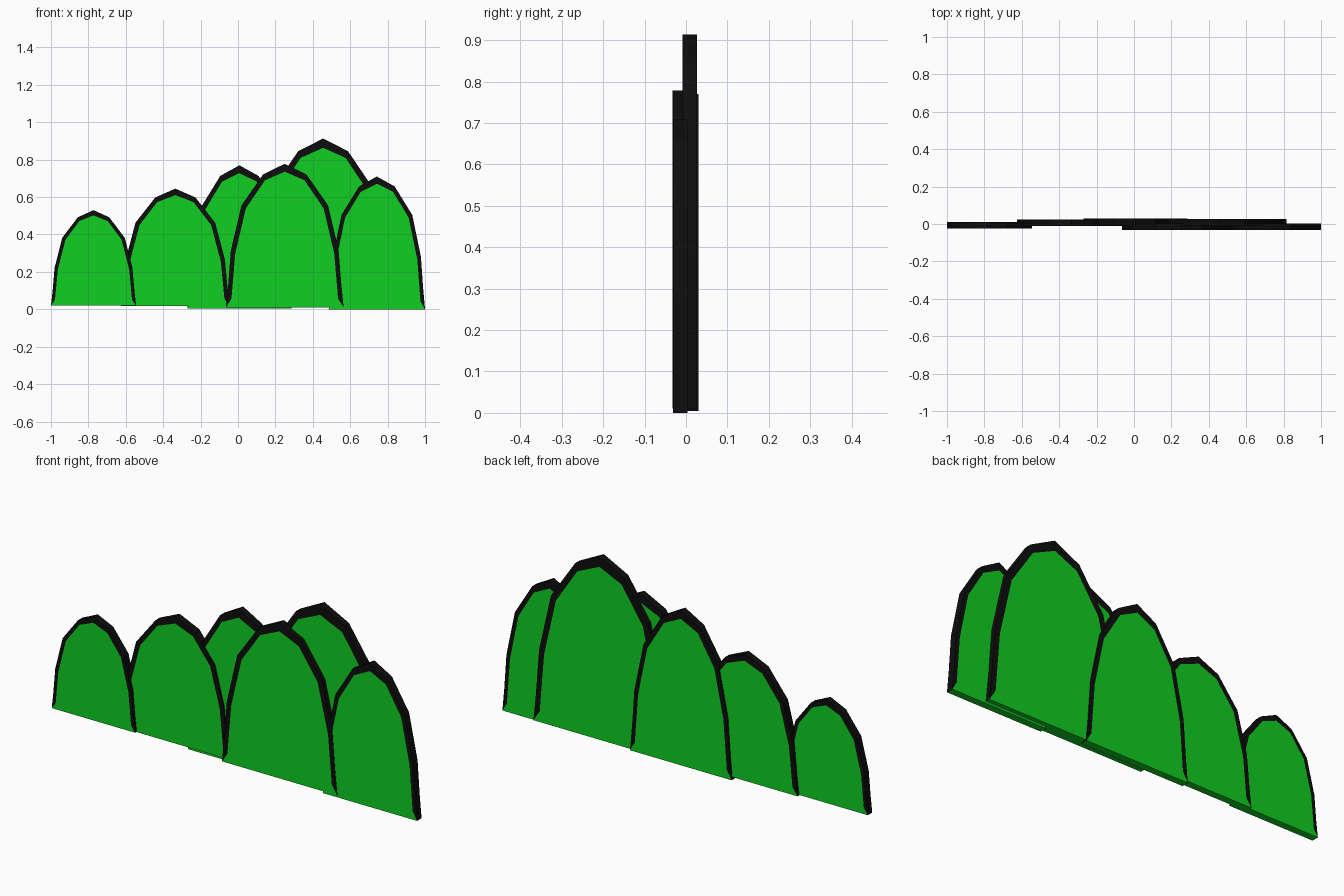
import bpy
import bmesh

cube = bpy.data.objects.get("Cube")
if cube:
    bpy.data.objects.remove(cube, do_unlink=True)


def make_material(name, colour):
    mat = bpy.data.materials.new(name)
    mat.use_nodes = True
    mat.diffuse_color = colour
    bsdf = mat.node_tree.nodes["Principled BSDF"]
    bsdf.inputs["Base Color"].default_value = colour
    bsdf.inputs["Roughness"].default_value = 0.9
    return mat


GREEN = make_material("leaf green", (0.005, 0.62, 0.016, 1))
BLACK = make_material("outline black", (0.004, 0.004, 0.004, 1))

# Right half of the arch, base to apex, in units of half width and height
OUTER = [(1, 0), (0.96, 0.16), (0.915, 0.395), (0.735, 0.71), (0.37, 0.925), (0, 1)]
INNER = [(1, 0), (0.905, 0.06), (0.84, 0.375), (0.66, 0.69), (0.335, 0.885), (0, 0.945)]
THICK = 0.035


def mirrored(half):
    return half + [(-x, z) for x, z in reversed(half[:-1])]


def make_bush(name, left, right, base, top, front):
    """Flat arch slab: green faces with a black border and black edge."""
    bm = bmesh.new()
    mid, half = (left + right) / 2, (right - left) / 2

    def ring(points, y):
        return [bm.verts.new((mid + x * half, y, base + z * (top - base)))
                for x, z in points]

    def face(verts, index):
        bm.faces.new(verts).material_index = index

    rims = []
    for y in (front, front + THICK):
        outer = ring(mirrored(OUTER), y)
        # The border tapers into the base corners, so the rings share them
        inner = [outer[0]] + ring(mirrored(INNER)[1:-1], y) + [outer[-1]]
        face(inner, 0)
        for i in range(len(outer) - 1):
            quad = [outer[i], outer[i + 1], inner[i + 1], inner[i]]
            face(list(dict.fromkeys(quad)), 1)
        rims.append(outer)

    # Black edge around the arch and green underside
    a, b = rims
    for i in range(len(a) - 1):
        face([a[i], a[i + 1], b[i + 1], b[i]], 1)
    face([a[0], a[-1], b[-1], b[0]], 0)

    bmesh.ops.recalc_face_normals(bm, faces=bm.faces[:])
    mesh = bpy.data.meshes.new(name)
    bm.to_mesh(mesh)
    bm.free()
    mesh.materials.append(GREEN)
    mesh.materials.append(BLACK)
    bpy.context.collection.objects.link(bpy.data.objects.new(name, mesh))


# Name, left, right, base, top, front
make_bush("bush_far_right", -1.0, -0.545, 0.02, 0.53, -0.025)
make_bush("bush_right", -0.625, -0.045, 0.018, 0.645, -0.012)
make_bush("bush_back_middle", -0.27, 0.285, 0.005, 0.77, -0.005)
make_bush("bush_front_middle", -0.065, 0.565, 0.01, 0.778, -0.0325)
make_bush("bush_back_tall", 0.095, 0.815, 0.01, 0.913, -0.009)
make_bush("bush_far_left", 0.485, 1.0, 0.0, 0.71, -0.031)
